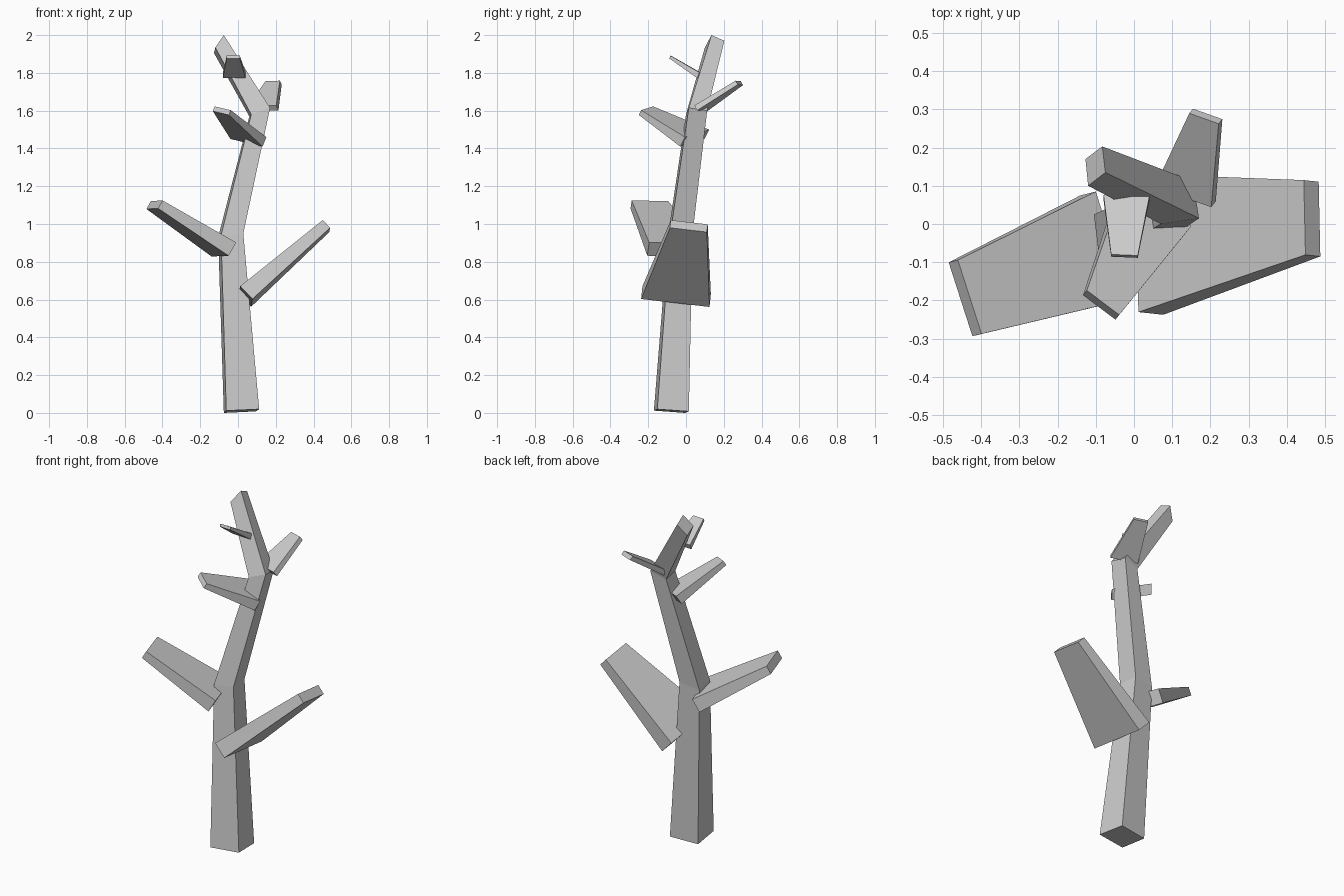
import bpy, bmesh
from mathutils import Vector


def loft(name, rings):
    """Join four-sided rings into one closed, flat-faced solid."""
    bm = bmesh.new()
    loops = [[bm.verts.new(p) for p in ring] for ring in rings]
    for a, b in zip(loops, loops[1:]):
        for i in range(4):
            j = (i + 1) % 4
            bm.faces.new((a[i], a[j], b[j], b[i]))
    bm.faces.new(loops[0][::-1])
    bm.faces.new(loops[-1])
    bmesh.ops.recalc_face_normals(bm, faces=bm.faces)
    mesh = bpy.data.meshes.new(name)
    bm.to_mesh(mesh)
    bm.free()
    obj = bpy.data.objects.new(name, mesh)
    bpy.context.collection.objects.link(obj)
    return obj


def ring(centre, width, thick):
    c, w, t = Vector(centre), Vector(width) / 2, Vector(thick) / 2
    return [c - w - t, c + w - t, c + w + t, c - w + t]


def branch(name, base, tip, width, thick, width_scale, thick_scale):
    """Tapered plank from base to tip."""
    loft(name, [ring(base, width, thick),
                ring(tip, Vector(width) * width_scale, Vector(thick) * thick_scale)])


# Bent trunk: front-left, front-right, back-right, back-left at each joint
loft("trunk", [
    [(-0.062, -0.17, 0.012), (0.112, -0.152, 0.02), (0.095, 0.015, 0.008), (-0.075, -0.005, 0.0)],
    [(-0.09, -0.095, 0.94), (0.028, -0.083, 0.95), (0.018, 0.035, 0.95), (-0.105, 0.025, 0.93)],
    [(0.07, 0.0, 1.58), (0.17, 0.015, 1.615), (0.155, 0.112, 1.60), (0.06, 0.10, 1.57)],
    [(-0.12, 0.10, 1.935), (-0.075, 0.135, 2.0), (-0.083, 0.203, 1.97), (-0.127, 0.17, 1.905)],
])

# Flat tapered branches, lowest to highest
branch("lower_right_branch", (0.04, -0.053, 0.616), (0.466, 0.015, 0.989),
       (-0.008, 0.362, -0.042), (-0.065, 0.007, 0.068), 0.54, 0.6)
branch("lower_left_branch", (-0.075, -0.06, 0.865), (-0.442, -0.194, 1.102),
       (-0.09, 0.28, -0.004), (0.04, 0.01, 0.07), 0.69, 0.6)
branch("middle_front_branch", (0.055, 0.046, 1.455), (-0.086, -0.212, 1.60),
       (-0.17, 0.128, 0.04), (0.02, 0.025, 0.05), 0.5, 0.5)
branch("upper_back_branch", (0.134, 0.078, 1.612), (0.188, 0.282, 1.747),
       (-0.148, 0.053, -0.005), (-0.012, -0.015, 0.026), 0.52, 0.8)
branch("top_front_branch", (-0.02, 0.068, 1.787), (-0.025, -0.084, 1.884),
       (0.12, -0.005, 0.0), (0.0, 0.012, 0.03), 0.58, 0.5)
